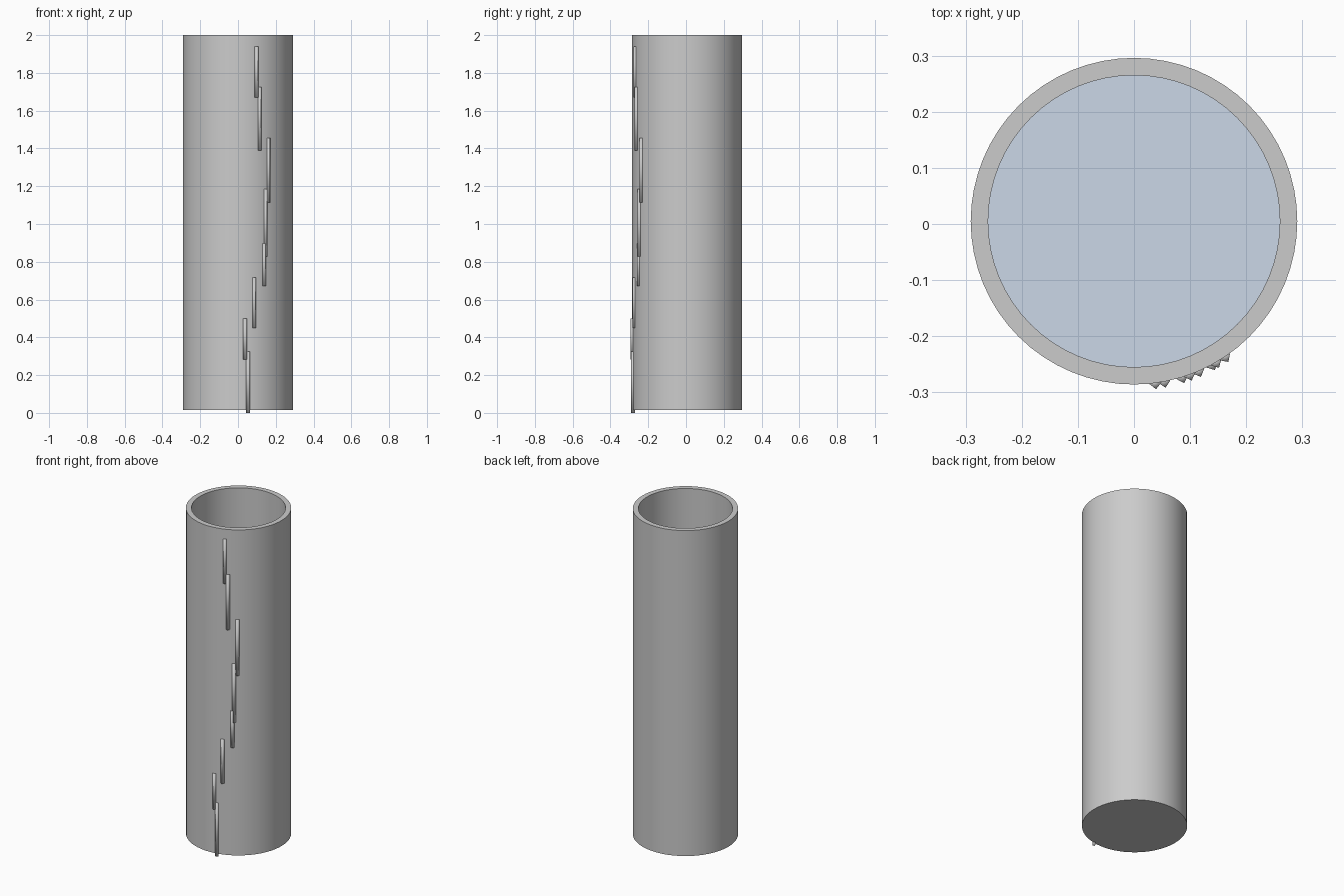
import bpy, bmesh, math
from mathutils import Matrix

cube = bpy.data.objects.get("Cube")
if cube:
    bpy.data.objects.remove(cube, do_unlink=True)

OUTER, INNER = 0.291, 0.26
BASE, FLOOR, TOP = 0.015, 0.047, 2.0
CENTRE_Y = 0.005
SEGMENTS = 64


def finish(name, bm):
    mesh = bpy.data.meshes.new(name)
    bm.to_mesh(mesh)
    bm.free()
    obj = bpy.data.objects.new(name, mesh)
    bpy.context.collection.objects.link(obj)
    return obj


def smooth(obj, degrees):
    bpy.ops.object.select_all(action='DESELECT')
    obj.select_set(True)
    bpy.context.view_layer.objects.active = obj
    bpy.ops.object.shade_smooth_by_angle(angle=math.radians(degrees))


# Floor colour
blue = bpy.data.materials.new("pale_blue")
blue.use_nodes = True
blue.diffuse_color = (0.60, 0.68, 0.80, 1)
blue.node_tree.nodes["Principled BSDF"].inputs["Base Color"].default_value = blue.diffuse_color

# Hollow tube with a closed bottom, spun from its wall profile
bm = bmesh.new()
profile = [(0, BASE), (OUTER, BASE), (OUTER, TOP), (INNER, TOP), (INNER, FLOOR), (0, FLOOR)]
points = [bm.verts.new((r, 0, z)) for r, z in profile]
edges = [bm.edges.new(pair) for pair in zip(points, points[1:])]
bmesh.ops.spin(bm, geom=points + edges, axis=(0, 0, 1), cent=(0, 0, 0),
               angle=math.tau, steps=SEGMENTS)
bmesh.ops.remove_doubles(bm, verts=bm.verts, dist=0.0001)
bmesh.ops.recalc_face_normals(bm, faces=bm.faces)
tube = finish("tube", bm)
tube.location.y = CENTRE_Y
smooth(tube, 30)

# Coloured disc covering the inner floor
bm = bmesh.new()
bmesh.ops.create_circle(bm, cap_ends=True, radius=INNER, segments=SEGMENTS)
inner_floor = finish("inner_floor", bm)
inner_floor.location = (0, CENTRE_Y, FLOOR + 0.002)
inner_floor.data.materials.append(blue)

# Slim square rods half sunk in the wall, one corner facing outwards
rods = [(0.099, 1.67, 1.94), (0.115, 1.39, 1.725), (0.162, 1.113, 1.455),
        (0.146, 0.827, 1.184), (0.139, 0.673, 0.896), (0.086, 0.45, 0.718),
        (0.038, 0.283, 0.50), (0.054, 0.0, 0.325)]
for number, (x, low, high) in enumerate(rods, 1):
    y = -math.sqrt(OUTER ** 2 - x ** 2)
    bm = bmesh.new()
    bmesh.ops.create_cone(bm, cap_ends=True, segments=4, radius1=0.011, radius2=0.011,
                          depth=high - low, matrix=Matrix.Rotation(math.atan2(y, x), 4, 'Z'))
    rod = finish(f"rod_{number}", bm)
    rod.location = (x, y + CENTRE_Y, (low + high) / 2)
    smooth(rod, 180)
